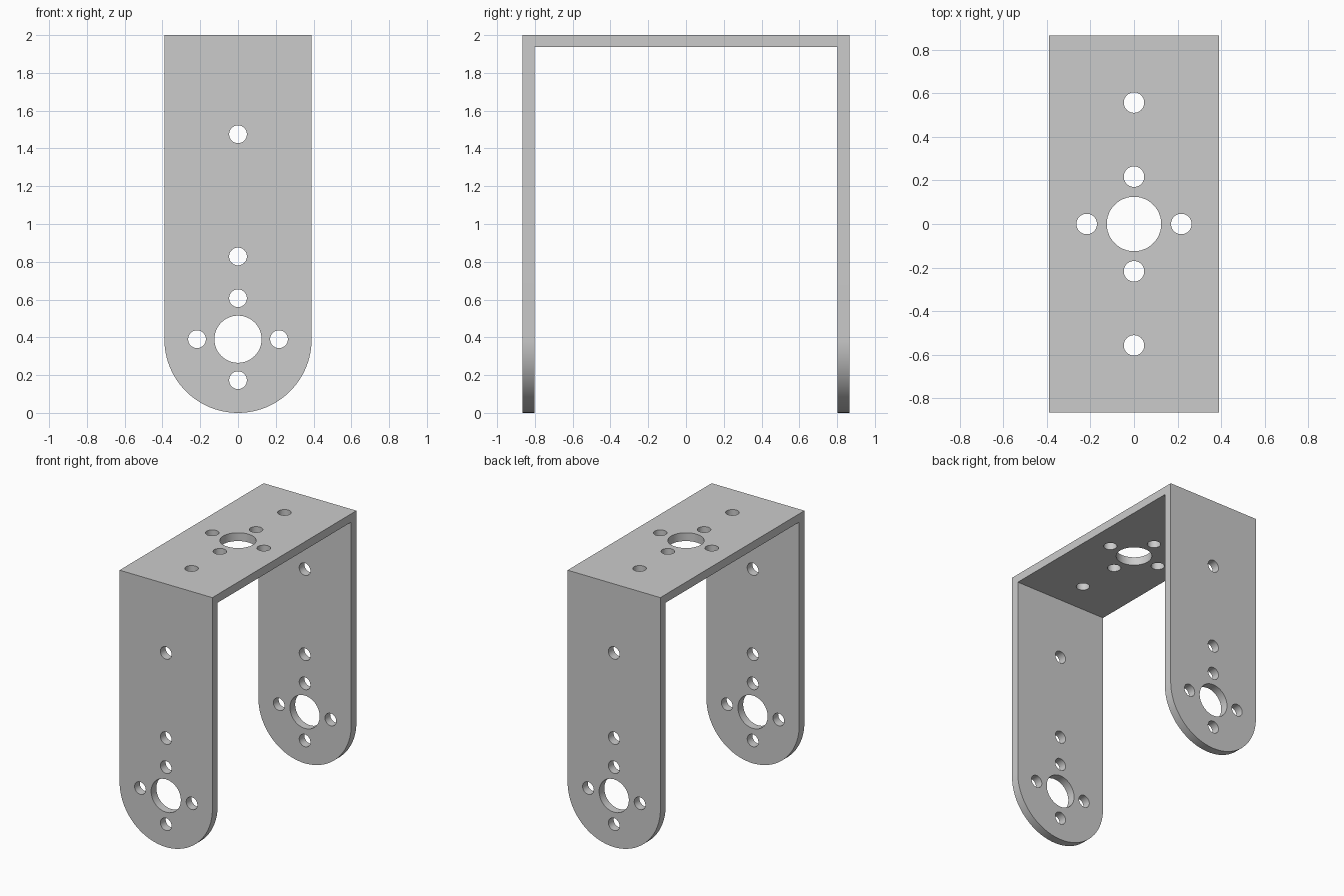
import bpy
import bmesh
from math import cos, sin, pi, radians
from mathutils import Matrix, Vector

cube = bpy.data.objects.get("Cube")
if cube:
    bpy.data.objects.remove(cube, do_unlink=True)

HALF_WIDTH, HALF_DEPTH, HEIGHT, THICK = 0.39, 0.865, 2.0, 0.063
SMALL, LARGE = 0.047, 0.125
PITCH = 0.217  # distance of the small holes around each large hole

grey = bpy.data.materials.new("metal grey")
grey.use_nodes = True
grey.diffuse_color = (0.6, 0.6, 0.6, 1)
grey.node_tree.nodes["Principled BSDF"].inputs["Base Color"].default_value = (0.6, 0.6, 0.6, 1)


def make_object(name, bm):
    bmesh.ops.recalc_face_normals(bm, faces=bm.faces)
    mesh = bpy.data.meshes.new(name)
    bm.to_mesh(mesh)
    bm.free()
    mesh.materials.append(grey)
    obj = bpy.data.objects.new(name, mesh)
    bpy.context.collection.objects.link(obj)
    return obj


def hole_cutter(name, holes, length, rotation):
    """Rods of the given (centre, radius), all along one axis."""
    bm = bmesh.new()
    for centre, radius in holes:
        bmesh.ops.create_cone(bm, cap_ends=True, segments=48, radius1=radius,
                              radius2=radius, depth=length,
                              matrix=Matrix.Translation(centre) @ rotation)
    return make_object(name, bm)


# Solid block with a half-round lower end
bm = bmesh.new()
arc = [(HALF_WIDTH * cos(pi + pi * i / 48), HALF_WIDTH + HALF_WIDTH * sin(pi + pi * i / 48))
       for i in range(49)]
outline = arc + [(HALF_WIDTH, HEIGHT), (-HALF_WIDTH, HEIGHT)]
face = bm.faces.new([bm.verts.new((x, -HALF_DEPTH, z)) for x, z in outline])
extruded = bmesh.ops.extrude_face_region(bm, geom=[face])["geom"]
bmesh.ops.translate(bm, vec=(0, 2 * HALF_DEPTH, 0),
                    verts=[v for v in extruded if isinstance(v, bmesh.types.BMVert)])
bracket = make_object("u_bracket", bm)

# Space between the two legs
bm = bmesh.new()
top = HEIGHT - THICK
bmesh.ops.create_cube(bm, size=1, matrix=Matrix.Translation((0, 0, top / 2 - 0.5))
                      @ Matrix.Diagonal((2, 2 * (HALF_DEPTH - THICK), top + 1, 1)))
gap = make_object("gap_cutter", bm)

# Holes through both legs
around = [(PITCH, 0), (-PITCH, 0), (0, PITCH), (0, -PITCH)]
leg_holes = [(Vector((x, 0, HALF_WIDTH + z)), SMALL) for x, z in around]
leg_holes += [(Vector((0, 0, z)), SMALL) for z in (0.828, 1.475)]
leg_holes.append((Vector((0, 0, HALF_WIDTH)), LARGE))
legs = hole_cutter("leg_hole_cutter", leg_holes, 3, Matrix.Rotation(pi / 2, 4, 'X'))

# Holes through the top plate
top_holes = [(Vector((x, y, HEIGHT)), SMALL) for x, y in around + [(0, 0.557), (0, -0.557)]]
top_holes.append((Vector((0, 0, HEIGHT)), LARGE))
plate = hole_cutter("top_hole_cutter", top_holes, 0.3, Matrix.Identity(4))

# Cut the block and keep the result
for cutter in (gap, legs, plate):
    cut = bracket.modifiers.new(cutter.name, 'BOOLEAN')
    cut.operation = 'DIFFERENCE'
    cut.solver = 'EXACT'
    cut.object = cutter
    cutter.hide_render = True

bpy.ops.object.select_all(action='DESELECT')
bracket.select_set(True)
bpy.context.view_layer.objects.active = bracket
for cut in list(bracket.modifiers):
    bpy.ops.object.modifier_apply(modifier=cut.name)
for cutter in (gap, legs, plate):
    bpy.data.objects.remove(cutter, do_unlink=True)
bpy.ops.object.shade_smooth_by_angle(angle=radians(30))
